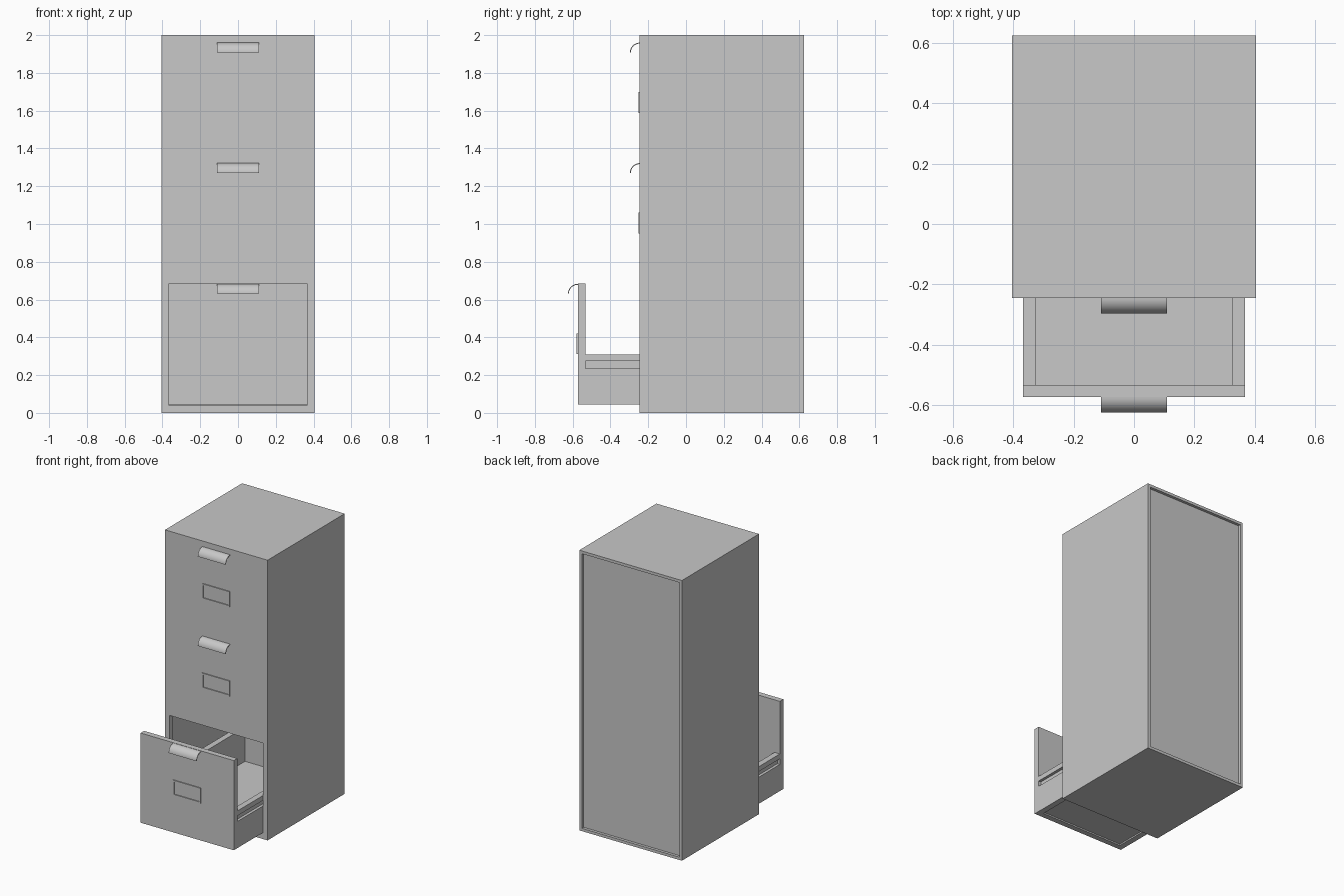
import bpy
import bmesh
import math

if "Cube" in bpy.data.objects:
    bpy.data.objects.remove(bpy.data.objects["Cube"], do_unlink=True)

grey = bpy.data.materials.new("steel_grey")
grey.use_nodes = True
grey.diffuse_color = (0.58, 0.58, 0.58, 1)
grey.node_tree.nodes["Principled BSDF"].inputs["Base Color"].default_value = grey.diffuse_color


def finish(name, bm):
    bmesh.ops.recalc_face_normals(bm, faces=bm.faces)
    mesh = bpy.data.meshes.new(name)
    bm.to_mesh(mesh)
    bm.free()
    mesh.materials.append(grey)
    obj = bpy.data.objects.new(name, mesh)
    bpy.context.collection.objects.link(obj)
    return obj


def add_box(bm, xs, ys, zs):
    verts = bmesh.ops.create_cube(bm, size=1)["verts"]
    for v in verts:
        v.co = [r[0] if c < 0 else r[1] for r, c in zip((xs, ys, zs), v.co)]


def boxes(name, *ranges):
    bm = bmesh.new()
    for r in ranges:
        add_box(bm, *r)
    return finish(name, bm)


def carve(obj, *ranges):
    for r in ranges:
        cutter = boxes("cutter", r)
        cutter.hide_render = True
        mod = obj.modifiers.new("cut", "BOOLEAN")
        mod.operation = "DIFFERENCE"
        mod.solver = "EXACT"
        mod.object = cutter
        bpy.context.view_layer.objects.active = obj
        bpy.ops.object.modifier_apply(modifier=mod.name)
        bpy.data.objects.remove(cutter, do_unlink=True)


FRONT, BACK = -0.245, 0.625
HALF = 0.405
DRAWER_HALF, DRAWER_FRONT = 0.368, -0.573
LOW, HIGH = 0.045, 0.685

# Cabinet with a recessed back, a drawer opening and a wider cavity behind it
cabinet = boxes("cabinet_body", ((-HALF, HALF), (FRONT, BACK), (0, 2)))
carve(cabinet,
      ((-0.385, 0.385), (BACK - 0.02, BACK + 0.1), (0.02, 1.98)),
      ((-DRAWER_HALF - 0.001, DRAWER_HALF + 0.001), (FRONT - 0.1, 0.58), (LOW - 0.002, HIGH)),
      ((-0.39, 0.39), (FRONT + 0.04, 0.59), (LOW - 0.01, HIGH + 0.01)))

# Open drawer: solid block, hollowed, lowered behind the front, grooved on the sides
drawer = boxes("open_drawer", ((-DRAWER_HALF, DRAWER_HALF), (DRAWER_FRONT, 0.585), (LOW, HIGH)))
inner = DRAWER_HALF - 0.042
panel_back = DRAWER_FRONT + 0.04
carve(drawer,
      ((-0.5, 0.5), (panel_back, 0.7), (0.31, 0.8)),
      ((-inner, inner), (panel_back, 0.545), (0.067, 0.5)),
      ((-inner, inner), (panel_back, 0.545), (0, 0.055)))
for side in (-1, 1):
    xs = sorted((side * (DRAWER_HALF - 0.02), side * 0.5))
    carve(drawer, (xs, (panel_back, 0.7), (0.235, 0.275)))


def handle(name, y, top):
    # Quarter-round pull swept across the drawer front
    radius, thick, steps = 0.052, 0.005, 12
    bm = bmesh.new()
    arc = [math.pi / 2 * i / steps for i in range(steps + 1)]
    profile = [(radius, a) for a in arc] + [(radius - thick, a) for a in reversed(arc)]
    verts = [bm.verts.new((-0.11, y - r * math.sin(a), top - radius + r * math.cos(a)))
             for r, a in profile]
    face = bm.faces.new(verts)
    new = bmesh.ops.extrude_face_region(bm, geom=[face])["geom"]
    for v in new:
        if isinstance(v, bmesh.types.BMVert):
            v.co.x = 0.11
    obj = finish(name, bm)
    bpy.ops.object.select_all(action="DESELECT")
    obj.select_set(True)
    bpy.context.view_layer.objects.active = obj
    bpy.ops.object.shade_smooth_by_angle(angle=math.radians(30))


def label_holder(name, y, top):
    # Thin rectangular frame for a paper label
    w, bar, bottom = 0.11, 0.01, top - 0.11
    ys = (y - 0.007, y + 0.002)
    boxes(name,
          ((-w, w), ys, (top - bar, top)),
          ((-w, w), ys, (bottom, bottom + bar)),
          ((-w, -w + bar), ys, (bottom + bar, top - bar)),
          ((w - bar, w), ys, (bottom + bar, top - bar)))


# Pulls and label holders for each drawer
for level, y, top in (("top", FRONT, 1.96), ("middle", FRONT, 1.322), ("bottom", DRAWER_FRONT, 0.683)):
    handle(level + "_handle", y, top)
    label_holder(level + "_label_holder", y, top - 0.262)
